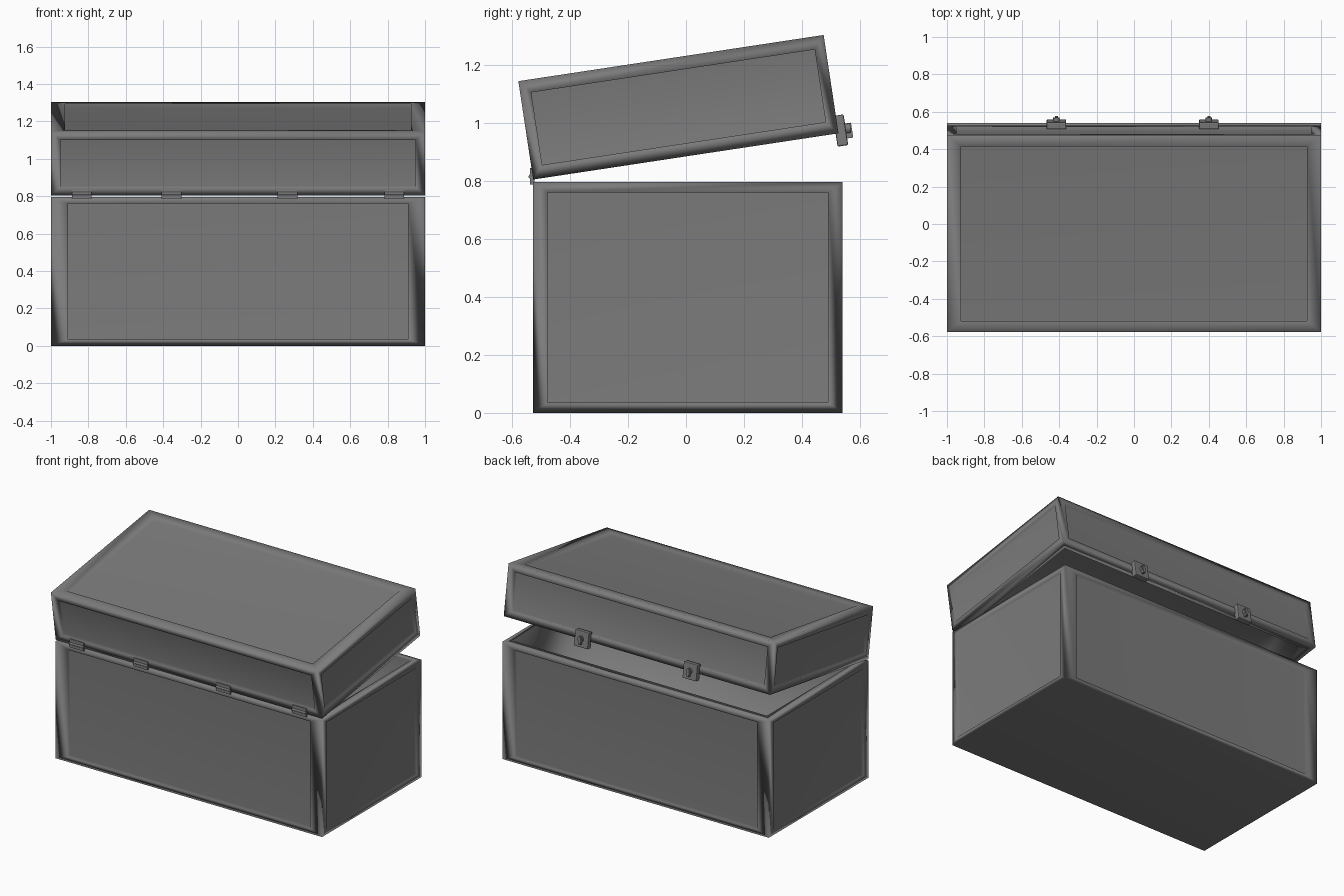
import bpy, bmesh, math
from mathutils import Matrix, Vector

cube = bpy.data.objects.get("Cube")
if cube:
    bpy.data.objects.remove(cube)

grey = bpy.data.materials.new("dark grey")
grey.use_nodes = True
colour = (0.2, 0.2, 0.2, 1)
grey.diffuse_color = colour
grey.node_tree.nodes["Principled BSDF"].inputs["Base Color"].default_value = colour

TILT = Matrix.Translation((0, -0.527, 0.805)) @ Matrix.Rotation(math.radians(8.6), 4, 'X')
RECESS = 0.026


def finish(name, bm, matrix=None):
    mesh = bpy.data.meshes.new(name)
    bm.to_mesh(mesh)
    bm.free()
    ob = bpy.data.objects.new(name, mesh)
    bpy.context.collection.objects.link(ob)
    mesh.materials.append(grey)
    if matrix:
        ob.matrix_world = matrix
    return ob


def add_box(bm, lo, hi):
    lo, hi = Vector(lo), Vector(hi)
    m = Matrix.Translation((lo + hi) / 2) @ Matrix.Diagonal((*(hi - lo), 1))
    bmesh.ops.create_cube(bm, size=1, matrix=m)


def inset(bm, face, margins, depth):
    """Frame a face, with its own margin along each axis, then sink the middle."""
    centre, normal = face.calc_center_median(), face.normal.copy()
    outer = [v.co.copy() for v in face.verts]
    bmesh.ops.inset_individual(bm, faces=[face], thickness=0.01)
    for v in face.verts:
        corner = min(outer, key=lambda c: (c - v.co).length)
        for i in range(3):
            side = corner[i] - centre[i]
            v.co[i] = corner[i] - (math.copysign(margins[i], side) if abs(side) > 1e-4 else 0)
        v.co -= normal * depth


def chest_part(name, lo, hi, open_dir, panels, wall, matrix=None):
    """Box with a flat frame round each sunken panel, hollowed from its open side."""
    bm = bmesh.new()
    add_box(bm, lo, hi)
    bm.normal_update()
    for face in list(bm.faces):
        n = face.normal.copy()
        key = "xyz"[max(range(3), key=lambda i: abs(n[i]))]
        if n.z * open_dir > 0.5:
            inset(bm, face, (wall, wall, 0), 0)
            inset(bm, face, (0, 0, 0), hi[2] - lo[2] - wall)
        elif key in panels:
            inset(bm, face, panels[key], 0)
            inset(bm, face, (0, 0, 0), RECESS)
    for f in bm.faces:
        f.smooth = True
    ob = finish(name, bm, matrix)
    ob.modifiers.new("soft frame", 'WEIGHTED_NORMAL').mode = 'FACE_AREA'


# Chest halves: panel margins are listed by the axis each face looks along
chest_part("chest_body", (-1, -0.527, 0), (1, 0.54, 0.796), 1,
           {"x": (0, 0.05, 0.035), "y": (0.09, 0, 0.035)}, 0.05)
chest_part("chest_lid", (-1, 0, 0), (1, 1.065, 0.343), -1,
           {"x": (0, 0.038, 0.045), "y": (0.05, 0, 0.045), "z": (0.075, 0.06, 0)}, 0.05, TILT)

# Hinges along the front seam
for i, x in enumerate((-0.835, -0.355, 0.265, 0.835)):
    bm = bmesh.new()
    add_box(bm, (x - 0.053, -0.538, 0.788), (x + 0.053, -0.522, 0.845))
    bmesh.ops.create_cone(bm, cap_ends=True, segments=12, radius1=0.009, radius2=0.009, depth=0.106,
                          matrix=Matrix.Translation((x, -0.534, 0.815)) @ Matrix.Rotation(math.pi / 2, 4, 'Y'))
    finish(f"hinge_{i + 1}", bm)

# Latches on the lid's back edge: bevelled plate with a small turning knob
for side, x in (("right", -0.415), ("left", 0.4)):
    bm = bmesh.new()
    add_box(bm, (x - 0.052, 1.055, -0.045), (x + 0.052, 1.092, 0.062))
    bmesh.ops.bevel(bm, geom=bm.edges[:], offset=0.005, segments=2, affect='EDGES', profile=0.5)
    bmesh.ops.create_cone(bm, cap_ends=True, segments=16, radius1=0.018, radius2=0.018, depth=0.02,
                          matrix=Matrix.Translation((x, 1.099, 0.012)) @ Matrix.Rotation(math.pi / 2, 4, 'X'))
    add_box(bm, (x - 0.008, 1.09, -0.022), (x + 0.008, 1.113, 0.03))
    finish(f"latch_{side}", bm, TILT)
